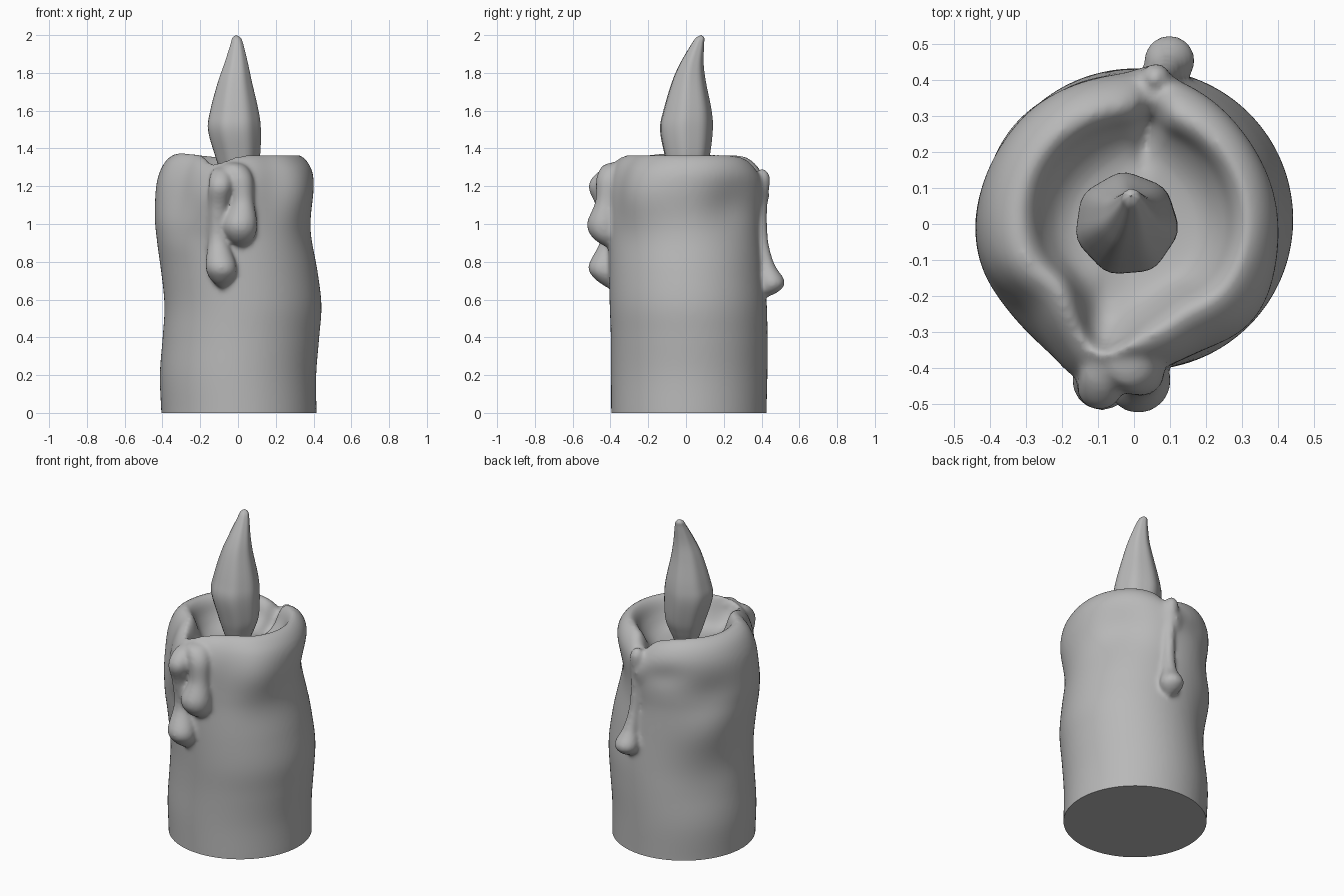
import bpy, bmesh, math
from mathutils import Vector

cube = bpy.data.objects.get("Cube")
if cube:
    bpy.data.objects.remove(cube)

wax = bpy.data.materials.new("grey wax")
wax.use_nodes = True
GREY = (0.48, 0.48, 0.48, 1)
wax.diffuse_color = GREY
wax.node_tree.nodes["Principled BSDF"].inputs["Base Color"].default_value = GREY


def spline(keys, steps):
    """Smooth curve through key tuples."""
    pts = [Vector(k) for k in keys]
    pts = [pts[0]] + pts + [pts[-1]]
    out = []
    for a, b, c, d in zip(pts, pts[1:], pts[2:], pts[3:]):
        for i in range(steps):
            t = i / steps
            out.append(b + (c - a) * (t / 2) + (a * 2 - b * 5 + c * 4 - d) * (t * t / 2)
                       + (b * 3 - a - c * 3 + d) * (t ** 3 / 2))
    return out + [pts[-1]]


def ramp(a, b, v):
    t = max(0, min(1, (v - a) / (b - a)))
    return t * t * (3 - 2 * t)


def bump(angle, centre, width):
    d = (angle - math.radians(centre) + math.pi) % math.tau - math.pi
    return math.exp(-(d / width) ** 2)


def loft(bm, keys, sides, steps=6, shape=None):
    """Closed stack of horizontal rings; keys are (x, y, z, radius)."""
    rings = []
    for x, y, z, r in spline(keys, steps):
        ring = []
        for i in range(sides):
            a = math.tau * i / sides
            dr, dz = shape(a, z, r) if shape else (0, 0)
            rr = max(r, 0.002) + dr
            ring.append(bm.verts.new((x + rr * math.cos(a), y + rr * math.sin(a), z + dz)))
        rings.append(ring)
    for lo, hi in zip(rings, rings[1:]):
        for i in range(sides):
            j = (i + 1) % sides
            bm.faces.new((lo[i], lo[j], hi[j], hi[i]))
    bm.faces.new(rings[0][::-1])
    bm.faces.new(rings[-1])


def make(name, bm):
    bmesh.ops.recalc_face_normals(bm, faces=bm.faces)
    mesh = bpy.data.meshes.new(name)
    bm.to_mesh(mesh)
    bm.free()
    mesh.materials.append(wax)
    ob = bpy.data.objects.new(name, mesh)
    bpy.context.collection.objects.link(ob)
    bpy.ops.object.select_all(action='DESELECT')
    ob.select_set(True)
    bpy.context.view_layer.objects.active = ob
    return ob


# Hollows and swellings of the wall: angle, angular width, height, height spread, amount
WAVES = [(35, 0.42, 1.1, 0.14, -0.035), (143, 0.4, 1.04, 0.13, -0.025),
         (143, 0.45, 0.8, 0.14, 0.018), (143, 0.45, 0.44, 0.15, -0.01),
         (323, 0.4, 1.14, 0.16, 0.026), (105, 0.3, 1.17, 0.07, -0.014)]


def melt(a, z, r):
    """Wall waves, rim notches, pouring spouts and the dent beside the front spout."""
    wall = ramp(0.36, 0.4, r)
    dr = wall * sum(s * bump(a, c, w) * math.exp(-((z - h) / k) ** 2) for c, w, h, k, s in WAVES)
    near_rim = ramp(0.85, 1.25, z) * ramp(0.1, 0.3, r)
    push = 0.045 * bump(a, 255, 0.22) - 0.02 * bump(a, 300, 0.25)
    push -= 0.045 * bump(a, 221, 0.28) * ramp(0.12, 0.4, r)
    push += 0.03 * bump(a, 81, 0.12) * ramp(1.1, 1.28, z)
    push += 0.05 * bump(a, 258, 0.3) * (1 - ramp(0.26, 0.36, r))
    dz = -0.045 * bump(a, 250, 0.25) - 0.06 * bump(a, 81, 0.13) - 0.04 * bump(a, 85, 0.4)
    dz += 0.01 * bump(a, 200, 0.4)
    return dr + push * near_rim, dz * near_rim


# Candle body: wavy wall, rolled rim and melted bowl
body = [(0.005, 0.015, -0.08, 0.411), (0.005, 0.015, 0, 0.411), (0, 0.017, 0.2, 0.414),
        (0.015, 0.017, 0.4, 0.415), (0.026, 0.012, 0.57, 0.416), (0.008, 0.005, 0.75, 0.413),
        (-0.02, 0, 0.92, 0.41), (-0.028, 0, 1.03, 0.414), (-0.018, 0.005, 1.18, 0.418),
        (-0.01, 0.01, 1.27, 0.405), (-0.007, 0.01, 1.335, 0.37), (-0.003, 0.01, 1.366, 0.32),
        (0, 0.01, 1.338, 0.282), (0, 0.01, 1.27, 0.25), (0, 0, 1.215, 0.205),
        (0, 0, 1.19, 0.14), (0, 0, 1.185, 0)]

# Drips: two at the front, one thin one at the back ending in a bead
drips = [
    [(-0.03, -0.36, 1.33, 0), (-0.02, -0.38, 1.31, 0.06), (0.01, -0.405, 1.24, 0.07),
     (0.025, -0.42, 1.12, 0.06), (0.012, -0.435, 1.0, 0.09), (0.015, -0.42, 0.92, 0.068),
     (0.015, -0.39, 0.86, 0)],
    [(-0.085, -0.37, 1.31, 0), (-0.09, -0.41, 1.28, 0.05), (-0.095, -0.455, 1.2, 0.062),
     (-0.105, -0.42, 1.08, 0.053), (-0.105, -0.4, 0.92, 0.053), (-0.09, -0.435, 0.78, 0.082),
     (-0.085, -0.42, 0.71, 0.064), (-0.085, -0.4, 0.65, 0)],
    [(0.06, 0.4, 1.3, 0), (0.06, 0.405, 1.25, 0.04), (0.065, 0.395, 1.1, 0.035),
     (0.075, 0.4, 0.92, 0.035), (0.09, 0.425, 0.79, 0.043), (0.098, 0.453, 0.7, 0.07),
     (0.098, 0.445, 0.65, 0.056), (0.098, 0.43, 0.61, 0)],
]
bm = bmesh.new()
loft(bm, body, 96, 5, melt)
for drip in drips:
    loft(bm, drip, 24)
candle = make("candle_body", bm)

# Fuse the drips into the wax and soften the joins
remesh = candle.modifiers.new("fuse", 'REMESH')
remesh.mode = 'VOXEL'
remesh.voxel_size = 0.011
soften = candle.modifiers.new("soften", 'SMOOTH')
soften.factor = 0.5
soften.iterations = 12
bpy.ops.object.convert(target='MESH')

# Trim the base flat
bm = bmesh.new()
bm.from_mesh(candle.data)
bmesh.ops.bisect_plane(bm, geom=bm.verts[:] + bm.edges[:] + bm.faces[:], plane_co=(0, 0, 0),
                       plane_no=(0, 0, -1), clear_outer=True)
rim = [e for e in bm.edges if e.is_boundary]
bmesh.ops.contextual_create(bm, geom=rim)
bmesh.ops.recalc_face_normals(bm, faces=bm.faces)
bm.to_mesh(candle.data)
bm.free()
bpy.ops.object.shade_smooth_by_angle(angle=math.radians(50))

# Flame: teardrop with a tip leaning backwards
flame = [(0, 0, 1.15, 0.055), (0, 0, 1.21, 0.068), (0, 0.003, 1.28, 0.094),
         (-0.003, 0.005, 1.36, 0.118), (-0.02, 0, 1.5, 0.139), (-0.02, 0.006, 1.6, 0.127),
         (-0.017, 0.014, 1.75, 0.09), (-0.01, 0.03, 1.85, 0.062), (-0.006, 0.061, 1.95, 0.034),
         (-0.008, 0.074, 1.985, 0.022), (-0.009, 0.079, 2.0, 0)]
bm = bmesh.new()
loft(bm, flame, 40, 6, lambda a, z, r: (0.025 * r * math.cos(7 * a + 1), 0))
make("flame", bm)
bpy.ops.object.shade_smooth_by_angle(angle=math.radians(50))
